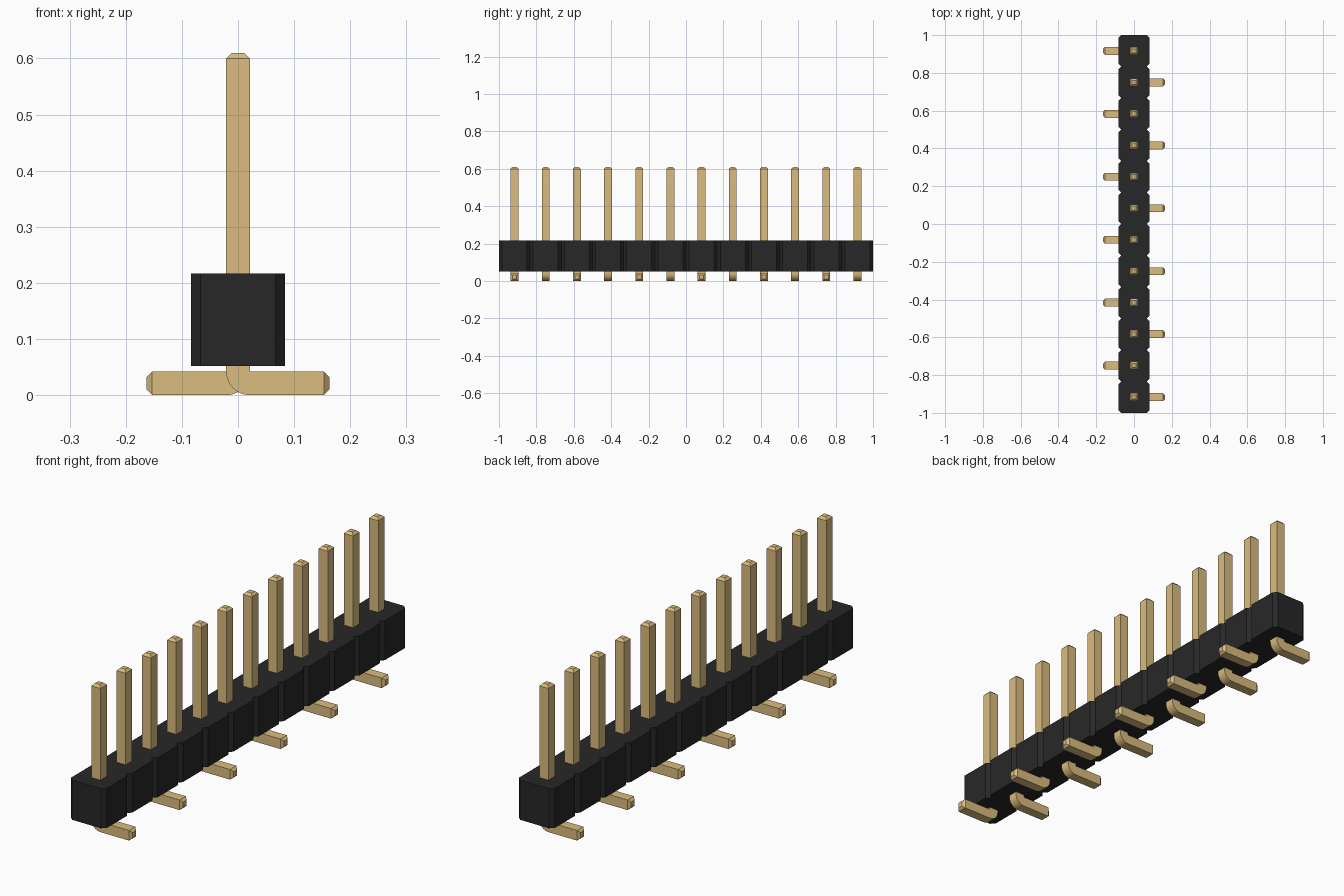
import bpy, bmesh, math
from mathutils import Vector

if "Cube" in bpy.data.objects:
    bpy.data.objects.remove(bpy.data.objects["Cube"], do_unlink=True)

COUNT = 12
PITCH = 2 / COUNT
HALF = 0.021          # half the pin thickness
TIP = 0.01            # length and inset of the pin tips


def material(name, rgb, metallic=0.0):
    m = bpy.data.materials.new(name)
    m.use_nodes = True
    m.diffuse_color = (*rgb, 1)
    m.node_tree.nodes["Principled BSDF"].inputs["Base Color"].default_value = (*rgb, 1)
    return m


def prism(bm, points, direction):
    """Close a ring of points and extrude it into a solid."""
    face = bm.faces.new([bm.verts.new(p) for p in points])
    out = bmesh.ops.extrude_face_region(bm, geom=[face])["geom"]
    verts = [v for v in out if isinstance(v, bmesh.types.BMVert)]
    bmesh.ops.translate(bm, verts=verts, vec=direction)
    bmesh.ops.recalc_face_normals(bm, faces=bm.faces)


def finish(bm, name, mat):
    mesh = bpy.data.meshes.new(name)
    bm.to_mesh(mesh)
    bm.free()
    mesh.materials.append(mat)
    obj = bpy.data.objects.new(name, mesh)
    bpy.context.collection.objects.link(obj)
    return obj


black = material("black plastic", (0.021, 0.0205, 0.0205))
gold = material("gold metal", (0.708, 0.504, 0.21))

# Housing: row of blocks with chamfered corners, extruded as one outline
W, C = PITCH / 2, 0.0165
side = []
for i in range(COUNT):
    y = -1 + i * PITCH
    if i == 0:
        side.append((W - C, y))
    side += [(W, y + C), (W, y + PITCH - C), (W - C, y + PITCH)]
outline = side + [(-x, y) for x, y in reversed(side)]
bm = bmesh.new()
prism(bm, [(x, y, 0.052) for x, y in outline], Vector((0, 0, 0.165)))
finish(bm, "housing", black)

# Pin: bent square bar with a rounded heel, foot pointing to +x
T = 2 * HALF
profile = [(-HALF, 0.6)]
for k in range(9):
    a = math.pi + k / 8 * math.pi / 2
    profile.append((HALF + T * math.cos(a), T + T * math.sin(a)))
profile += [(0.153, 0), (0.153, T), (HALF, T), (HALF, 0.6)]
bm = bmesh.new()
prism(bm, [(x, -HALF, z) for x, z in profile], Vector((0, T, 0)))

# Tapered tips on the upper end and the foot end
for axis in (Vector((0, 0, 1)), Vector((1, 0, 0))):
    end = max((f for f in bm.faces if f.normal.dot(axis) > 0.99),
              key=lambda f: f.calc_center_median().dot(axis))
    bmesh.ops.inset_region(bm, faces=[end], thickness=TIP, use_even_offset=True)
    bmesh.ops.translate(bm, verts=end.verts, vec=axis * TIP)
    bm.normal_update()
first = finish(bm, "pin_1", gold)
bpy.ops.object.select_all(action='DESELECT')
first.select_set(True)
bpy.context.view_layer.objects.active = first
bpy.ops.object.shade_smooth_by_angle(angle=math.radians(30))

# Row of pins, feet alternating between the two sides
for i in range(COUNT):
    pin = first
    if i:
        pin = bpy.data.objects.new(f"pin_{i + 1}", first.data)
        bpy.context.collection.objects.link(pin)
    pin.location.y = -1 + (i + 0.5) * PITCH
    pin.rotation_euler.z = math.pi * (i % 2)
